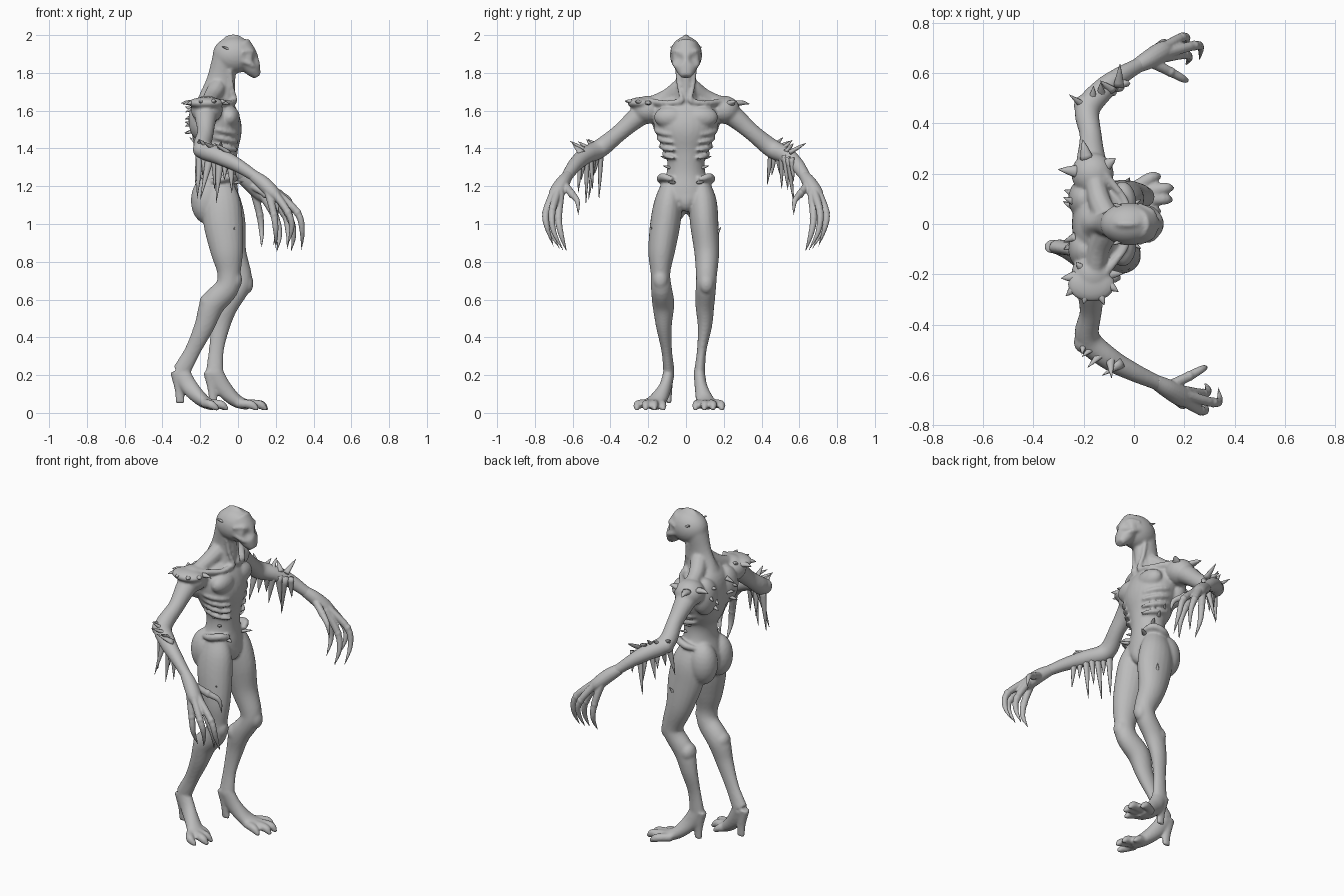
import bpy
import bmesh
import math
import random
from mathutils import Vector, Matrix

random.seed(4)
cube = bpy.data.objects.get("Cube")
if cube:
    bpy.data.objects.remove(cube)

skin = bpy.data.materials.new("grey_skin")
skin.use_nodes = True
GREY = (0.5, 0.5, 0.5, 1)
skin.diffuse_color = GREY
skin.node_tree.nodes["Principled BSDF"].inputs["Base Color"].default_value = GREY

X_AXIS, Y_AXIS = Vector((1, 0, 0)), Vector((0, 1, 0))


def smooth_path(points, steps):
    """Catmull-Rom interpolation of points that also carry their radii."""
    pts = [Vector(p) for p in points]
    pts = [pts[0] * 2 - pts[1]] + pts + [pts[-1] * 2 - pts[-2]]
    path = []
    for a, b, c, d in zip(pts, pts[1:], pts[2:], pts[3:]):
        for i in range(steps):
            t = i / steps
            path.append((b * 2 + (c - a) * t + (a * 2 - b * 5 + c * 4 - d) * t * t
                         + (b * 3 - a - c * 3 + d) * t ** 3) * 0.5)
    return path + [pts[-2]]


def tube(bm, points, side=Y_AXIS, sides=20, steps=5):
    """Loft of ellipses: each point is x, y, z, radius along side, other radius."""
    path = smooth_path(points, steps)
    centres = [Vector(p[:3]) for p in path]
    rings = []
    for i, p in enumerate(path):
        tangent = (centres[min(i + 1, len(path) - 1)] - centres[max(i - 1, 0)]).normalized()
        u = (side - tangent * side.dot(tangent)).normalized()
        v = tangent.cross(u)
        ra, rb = max(p[3], 0.001), max(p[4], 0.001)
        rings.append([bm.verts.new(centres[i] + u * ra * math.cos(k * math.tau / sides)
                                   + v * rb * math.sin(k * math.tau / sides))
                      for k in range(sides)])
    for low, high in zip(rings, rings[1:]):
        for k in range(sides):
            n = (k + 1) % sides
            bm.faces.new((low[k], low[n], high[n], high[k]))
    bm.faces.new(rings[0][::-1])
    bm.faces.new(rings[-1])


def cord(bm, points, radii, side=Y_AXIS, sides=10, steps=4):
    """Round tube with one radius per point."""
    tube(bm, [(*p, r, r) for p, r in zip(points, radii)], side, sides, steps)


def blob(bm, centre, size, detail=3):
    matrix = Matrix.Translation(centre) @ Matrix.Diagonal((*size, 1))
    bmesh.ops.create_icosphere(bm, subdivisions=detail, radius=1, matrix=matrix)


def spike(bm, base, direction, length, radius, droop=0.0):
    base, direction = Vector(base), Vector(direction).normalized()
    down = Vector((0, 0, -droop * length))
    side = X_AXIS if abs(direction.x) < 0.7 else Y_AXIS
    start = base - direction * 0.015
    tube(bm, [(*start, radius, radius * 0.6),
              (*(base + direction * length * 0.5 + down * 0.2), radius * 0.5, radius * 0.4),
              (*(base + direction * length + down), 0.001, 0.001)], side, 8, 3)


def finish(bm, name):
    bmesh.ops.recalc_face_normals(bm, faces=bm.faces)
    for face in bm.faces:
        face.smooth = True
    mesh = bpy.data.meshes.new(name)
    bm.to_mesh(mesh)
    bm.free()
    mesh.materials.append(skin)
    obj = bpy.data.objects.new(name, mesh)
    bpy.context.collection.objects.link(obj)
    return obj


def fuse(obj, voxel, rounds):
    """Blend overlapping volumes into one organic skin."""
    remesh = obj.modifiers.new("fuse", 'REMESH')
    remesh.mode = 'VOXEL'
    remesh.voxel_size = voxel
    remesh.use_smooth_shade = True
    soften = obj.modifiers.new("soften", 'SMOOTH')
    soften.factor = 0.5
    soften.iterations = rounds


# Trunk: chest, waist and pelvis
body = bmesh.new()
tube(body, [(-.13, 0, 1.69, .06, .06), (-.13, 0, 1.62, .16, .11), (-.115, 0, 1.52, .168, .133),
            (-.11, 0, 1.43, .135, .122), (-.1, 0, 1.35, .102, .095), (-.1, 0, 1.27, .103, .09),
            (-.105, 0, 1.19, .135, .105), (-.11, 0, 1.12, .14, .11), (-.1, 0, 1.07, .07, .07)], sides=32)
blob(body, (-.04, 0, 1.13), (.045, .05, .065))

# Neck and head with a low crest
tube(body, [(-.125, 0, 1.62, .11, .1), (-.105, 0, 1.69, .062, .09),
            (-.088, 0, 1.77, .052, .075), (-.07, 0, 1.88, .066, .065)])
blob(body, (-.02, 0, 1.895), (.114, .085, .097), 4)
blob(body, (-.025, 0, 1.965), (.06, .022, .04))
tube(body, [(0, 0, 1.94, .066, .07), (.045, 0, 1.88, .072, .062),
            (.078, 0, 1.82, .056, .044), (.103, 0, 1.78, .028, .02)], sides=32, steps=8)

for s in (1, -1):
    # Torso muscles, collarbones, throat tendons and ribs
    blob(body, (-.045, s * .08, 1.565), (.055, .09, .06))
    blob(body, (-.165, s * .2, 1.605), (.085, .085, .075))
    blob(body, (-.2, s * .1, 1.55), (.062, .08, .11))
    cord(body, [(-.11, s * .03, 1.72), (-.14, s * .1, 1.67), (-.16, s * .2, 1.63)], [.05, .045, .04], X_AXIS)
    blob(body, (-.165, s * .072, 1.125), (.085, .08, .125))
    cord(body, [(-.02, s * .02, 1.65), (-.04, s * .1, 1.64), (-.12, s * .2, 1.65)], [.016, .015, .018], X_AXIS)
    cord(body, [(-.01, s * .02, 1.65), (-.032, s * .038, 1.73), (-.042, s * .048, 1.82)], [.011] * 3)
    for row in range(4):
        z, w = 1.50 - row * .042, .158 - row * .014
        cord(body, [(-.11 + .125 * math.cos(a), s * w * math.sin(a), z - .03 * math.cos(a))
                    for a in (.5, .8, 1.15, 1.5, 1.9)], [.006, .012, .014, .013, .008])
    cord(body, [(-.01, s * .07, 1.235), (-.035, s * .12, 1.25), (-.1, s * .135, 1.235),
                (-.17, s * .1, 1.22)], [.014, .021, .02, .01], Vector((0, 0, 1)))
    # Brow and cheek ridges
    cord(body, [(.085, s * .012, 1.9), (.07, s * .05, 1.915), (.02, s * .078, 1.91)], [.012, .013, .008])
    cord(body, [(.1, s * .03, 1.825), (.07, s * .06, 1.845), (.01, s * .07, 1.87)], [.01, .013, .01])

# Eye sockets pressed into the face
for v in body.verts:
    for s in (1, -1):
        gap = (v.co - Vector((.092, s * .038, 1.872))).length
        if gap < .035:
            v.co += Vector((-.8, -s * .5, 0)) * .026 * (1 - gap / .035)

# Legs: the right one trails behind the left
right_leg = [(-.1, -.075, 1.22, .05, .07), (-.088, -.092, 1.12, .074, .1), (-.078, -.11, 1.0, .08, .104),
             (-.058, -.13, .85, .07, .086), (-.048, -.135, .74, .052, .062), (-.06, -.13, .66, .055, .064),
             (-.135, -.12, .575, .058, .066), (-.178, -.117, .46, .042, .053), (-.24, -.102, .33, .028, .042),
             (-.3, -.09, .22, .03, .048)]
left_leg = [(-.1, .075, 1.22, .05, .07), (-.085, .088, 1.12, .074, .1), (-.065, .097, 1.0, .075, .106),
            (-.035, .11, .85, .066, .08), (.012, .108, .72, .055, .062), (.002, .105, .66, .054, .058),
            (-.06, .1, .57, .05, .062), (-.092, .1, .46, .038, .05), (-.115, .083, .33, .025, .04),
            (-.125, .07, .2, .03, .048)]
for leg, s, splay, stride in ((right_leg, -1, .1, 0), (left_leg, 1, .05, .035)):
    tube(body, leg)
    kx, ky, kz = leg[4][:3]
    blob(body, (kx + .034, ky, kz - .035), (.036, .04, .055))
    cx, cy, cz = leg[6][:3]
    blob(body, (cx - .025, cy, cz + .005), (.045, .05, .055))
    # Foot with knuckled toes and a heel spur
    x, y = leg[-1][:2]
    tube(body, [(x, y, .215, .03, .045), (x + .045, y + s * splay * .2, .135, .034, .045),
                (x + .11, y + s * splay * .6, .068, .048, .036),
                (x + .16 + stride * .5, y + s * splay, .04, .056, .026)])
    tube(body, [(x - .025, y, .22, .028, .036), (x - .012, y, .13, .018, .025),
                (x - .005, y, .05, .013, .024)])
    for i, reach in enumerate((.2, .245, .25, .2)):
        off = (i - 1.5) * .042
        tip = x + reach + stride
        cord(body, [(x + .12, y + s * (splay * .8 + off * .5), .05),
                    (tip - .045, y + s * (splay + off), .045),
                    (tip - .015, y + s * (splay + off * 1.1), .026),
                    (tip, y + s * (splay + off * 1.1), .016)], [.024, .024, .016, .006])

# Arms, with the left hand held further back
for s, shift in ((1, -.075), (-1, 0)):
    name = "left" if s > 0 else "right"
    tube(body, [(-.16, s * .17, 1.61, .075, .065), (-.17, s * .25, 1.57, .06, .056),
                (-.172, s * .35, 1.485, .044, .045), (-.185, s * .455, 1.4, .05, .05),
                (-.1 + shift * .3, s * .535, 1.36, .046, .045), (.0 + shift * .7, s * .59, 1.31, .036, .038),
                (.1 + shift, s * .635, 1.245, .029, .03), (.15 + shift, s * .66, 1.21, .032, .037)], X_AXIS)
    blob(body, (-.2, s * .47, 1.395), (.04, .045, .045))

    # Hand with long clawed fingers
    hand = bmesh.new()
    tube(hand, [(.08 + shift, s * .625, 1.258, .028, .03), (.135 + shift, s * .655, 1.215, .038, .038),
                (.19 + shift, s * .685, 1.16, .042, .036), (.225 + shift, s * .69, 1.125, .028, .02)], sides=16)
    fingers = [[(.19, .70, 1.17), (.265, .742, 1.06), (.285, .735, .98), (.26, .70, .88)],
               [(.2, .68, 1.17), (.315, .71, 1.06), (.34, .70, .96), (.335, .65, .86)],
               [(.2, .665, 1.16), (.275, .675, 1.03), (.295, .66, .94), (.28, .63, .85)],
               [(.16, .69, 1.17), (.19, .715, 1.05), (.2, .715, .96), (.2, .67, .87)],
               [(.14, .645, 1.21), (.22, .605, 1.16), (.275, .575, 1.12), (.29, .57, 1.045)]]
    for finger in fingers:
        cord(hand, [(x + shift, s * y, z) for x, y, z in finger], [.022, .019, .014, .002])
        blob(hand, (finger[1][0] + shift, s * finger[1][1], finger[1][2]), (.021, .021, .024), 2)
    fuse(finish(hand, name + "_hand"), .005, 2)

    # Ragged spines below and above the elbow
    spines = bmesh.new()
    for i in range(7):
        t = i / 6
        spike(spines, (-.2 + .16 * t, s * (.45 + .11 * t), 1.375 - .04 * t),
              (random.uniform(-.25, .1), s * random.uniform(-.15, .15), -1),
              random.choice((.11, .17, .24)), .026)
    for i in range(5):
        t = i / 4
        spike(spines, (-.2 + .14 * t, s * (.47 + .09 * t), 1.415 - .03 * t),
              (random.uniform(-.8, .1), s * random.uniform(.3, 1), .5), random.uniform(.05, .09), .022)
    finish(spines, name + "_elbow_spines")

    # Shoulder spines, fewer on the left
    spines = bmesh.new()
    for i in range(0, 8, 2 if s > 0 else 1):
        a = i * math.tau / 8 + .3
        spike(spines, (-.17 + .07 * math.cos(a), s * (.225 + .05 * math.sin(a)), 1.64),
              (math.cos(a), s * (.4 + math.sin(a)), random.uniform(0, .6)),
              random.uniform(.04, .075), .028, .2)
    # Spines on the back, flank, hip, thigh and head
    for i in range(4):
        spike(spines, (-.245, s * random.uniform(.05, .14), 1.49 + i * .04),
              (-1, s * .4, random.uniform(-.6, .3)), .04, .018)
    for i in range(3):
        spike(spines, (-.06 - i * .03, s * (.092 + .012 * i), 1.3 + i * .05), (.5, s, .3), .035, .015)
    spike(spines, (-.01, s * .075, 1.22), (1, s * .6, .1), .045, .016)
    spike(spines, (-.03, s * .165, .95), (.4, s * .6, 1), .04, .014)
    spike(spines, (-.06, s * .07, 1.93), (-1, s * .5, .4), .03, .013)
    finish(spines, name + "_body_spines")

# Flared plate on the right shoulder
blob(body, (-.17, -.24, 1.64), (.095, .07, .032))
fuse(finish(body, "body"), .008, 5)
